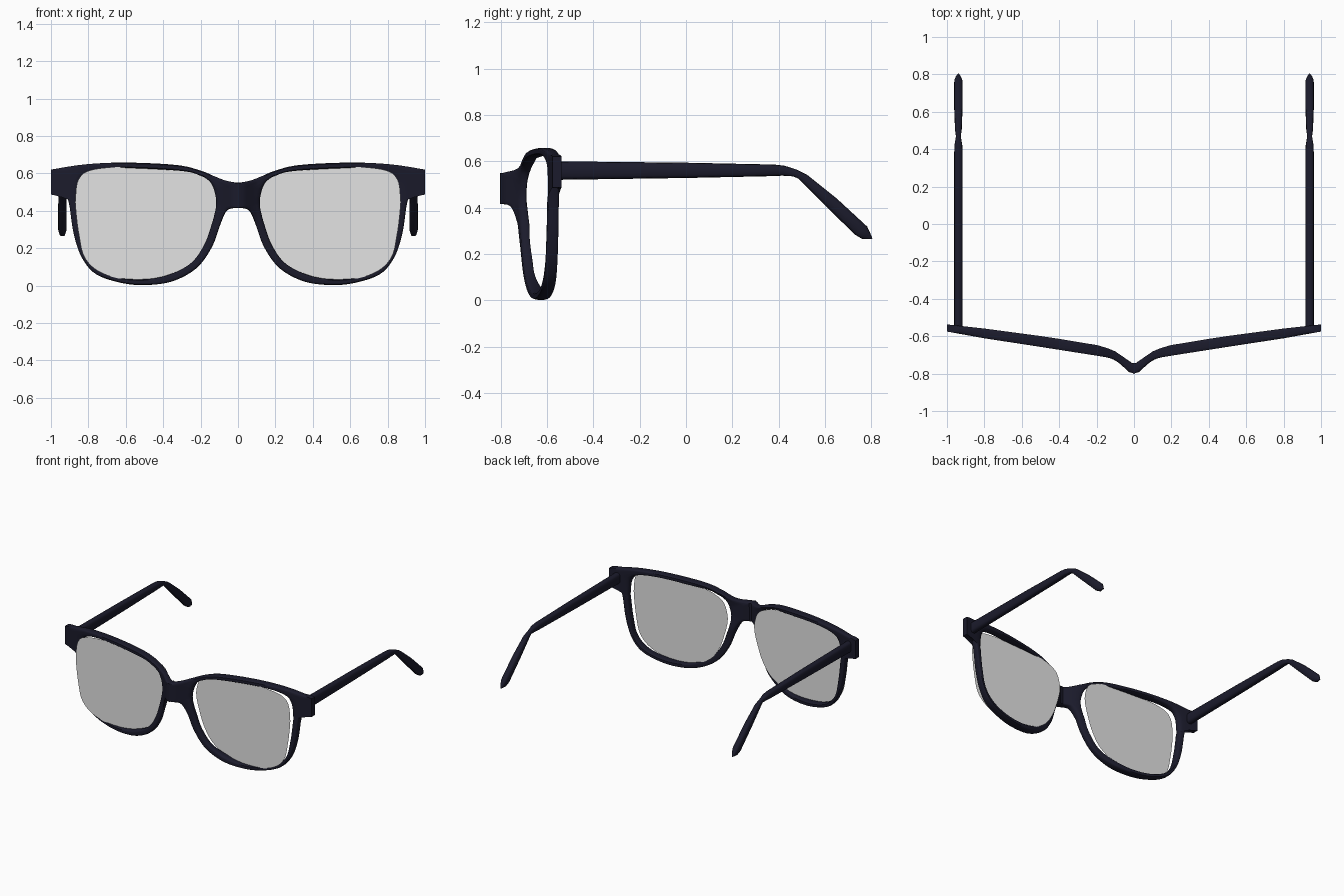
import bpy, bmesh, math
from mathutils import Vector

if "Cube" in bpy.data.objects:
    bpy.data.objects.remove(bpy.data.objects["Cube"])


def material(name, rgba):
    m = bpy.data.materials.new(name)
    m.diffuse_color = rgba
    m.use_nodes = True
    m.node_tree.nodes["Principled BSDF"].inputs["Base Color"].default_value = m.diffuse_color
    return m


dark = material("dark_navy_plastic", (0.011, 0.011, 0.025, 1))
grey = material("clear_grey_lens", (0.77, 0.77, 0.77, 0.32))


def finish(bm, name, mat, angle=50):
    """Turn a right-hand half into a mirrored, smooth-shaded object."""
    me = bpy.data.meshes.new(name)
    bm.to_mesh(me)
    bm.free()
    me.materials.append(mat)
    me.shade_smooth()
    me.set_sharp_from_angle(angle=math.radians(angle))
    ob = bpy.data.objects.new(name, me)
    bpy.context.collection.objects.link(ob)
    mod = ob.modifiers.new("mirror", 'MIRROR')
    mod.merge_threshold = 0.0005
    return ob


def lerp_table(table, x):
    for a, b in zip(table, table[1:]):
        if x <= b[0]:
            f = max(0, (x - a[0]) / (b[0] - a[0]))
            return [p + (q - p) * f for p, q in zip(a[1:], b[1:])]
    return table[-1][1:]


def ramp(x, lo, hi):
    t = min(1, max(0, (x - lo) / (hi - lo)))
    return t * t * (3 - 2 * t)


def smooth_loop(pts, corners, steps):
    """Closed cubic curve through pts, sharp at the given corners."""
    n, out = len(pts), []
    tan = [Vector((0, 0)) if i in corners else (pts[(i + 1) % n] - pts[i - 1]) / 2
           for i in range(n)]
    for i in range(n):
        j = (i + 1) % n
        for k in range(steps):
            t = k / steps
            t2, t3 = t * t, t * t * t
            out.append(pts[i] * (2 * t3 - 3 * t2 + 1) + tan[i] * (t3 - 2 * t2 + t)
                       + pts[j] * (3 * t2 - 2 * t3) + tan[j] * (t3 - t2))
    return out


# Rim: outer x,z and matching lens opening x,z, clockwise from bridge top
ROWS = [
    (0, .55, .125, .50), (.06, .56, .135, .53), (.12, .582, .155, .56),
    (.20, .615, .20, .587), (.33, .645, .30, .613), (.60, .658, .60, .628),
    (.82, .648, .78, .612), (1, .62, .845, .56), (1, .487, .86, .46),
    (.915, .485, .859, .42), (.90, .42, .855, .37), (.878, .275, .842, .275),
    (.835, .15, .815, .16), (.76, .062, .745, .085), (.626, .015, .63, .043),
    (.49, .003, .49, .035), (.345, .025, .365, .06), (.22, .095, .25, .122),
    (.14, .205, .18, .22), (.097, .32, .14, .33), (.07, .385, .125, .385),
    (.045, .41, .118, .42), (0, .415, .117, .46)]
outer = smooth_loop([Vector(r[:2]) for r in ROWS], {0, 7, 8, 9, 22}, 6)
inner = smooth_loop([Vector(r[2:]) for r in ROWS], set(), 6)

# Wrap of the front: x -> centre y and half thickness
WRAP = [(0, -.772, .030), (.012, -.770, .030), (.03, -.760, .029), (.06, -.734, .026),
        (.10, -.703, .024), (.14, -.688, .026), (.20, -.674, .030), (.50, -.628, .029),
        (.80, -.585, .026), (1.0, -.556, .019)]
HALF = [(0, .5), (.07, .85), (.18, 1), (.4, 1), (.6, 1), (.82, 1), (.93, .85), (1, .5)]
SECTION = [(t, -v) for t, v in HALF] + [(t, v) for t, v in reversed(HALF)]

bm = bmesh.new()
rings = []
for o, i in zip(outer, inner):
    ring = []
    for t, v in SECTION:
        if o.x < 0.0005 and t == 0 or o.x > .96 and t < .1:   # square ends
            v = math.copysign(1, v)
        p = o.lerp(i, t)
        c, h = lerp_table(WRAP, p.x)
        if v > 0:                         # rim is thinner behind, by the nose
            low = 1 - ramp(o.y, .25, .42)
            near = (1 - ramp(p.x, .22, .42)) * ramp(p.x, .05, .10)
            v *= 1 - near * max(.6 * low, .5 * t)
        ring.append(bm.verts.new((max(p.x, 0), c + h * v, p.y)))
    rings.append(ring)
for a, b in zip(rings, rings[1:] + rings[:1]):
    for k in range(len(SECTION)):
        m = (k + 1) % len(SECTION)
        bm.faces.new((a[k], a[m], b[m], b[k]))
bmesh.ops.recalc_face_normals(bm, faces=bm.faces)
seam = [f for f in bm.faces if all(abs(v.co.x) < 0.0005 for v in f.verts)]
bmesh.ops.delete(bm, geom=seam, context='FACES')
finish(bm, "front_frame", dark)

# Lenses: flat sheets filling the openings
bm = bmesh.new()
face = bm.faces.new([bm.verts.new((.49 + (p.x - .49) * 1.025, -.637,
                                   .33 + (p.y - .33) * 1.02)) for p in inner])
face.normal_update()
if face.normal.y > 0:
    face.normal_flip()
finish(bm, "lenses", grey)

# Temples: top y,z, bottom y,z, half width
STATIONS = [
    (-.56, .600, -.56, .520, .0225), (0, .594, 0, .528, .0225),
    (.38, .586, .37, .536, .0225), (.425, .581, .415, .538, .021),
    (.475, .565, .463, .535, .013), (.525, .540, .485, .525, .018),
    (.65, .440, .592, .418, .0225), (.782, .318, .728, .284, .0225),
    (.795, .290, .76, .265, .015), (.805, .266, .785, .264, .004)]
bm = bmesh.new()
rings = []
N = 12
for ty, tz, by, bz, w in STATIONS:
    mid = Vector((.939, (ty + by) / 2, (tz + bz) / 2))
    up = Vector((0, (ty - by) / 2, (tz - bz) / 2))
    ring = []
    for k in range(N):
        c, s = math.cos(math.tau * k / N), math.sin(math.tau * k / N)
        sx = math.copysign(abs(c) ** .65, c)     # rounded-box section
        sz = math.copysign(abs(s) ** .65, s)
        ring.append(bm.verts.new(mid + Vector((w * sx, 0, 0)) + up * sz))
    rings.append(ring)
for a, b in zip(rings, rings[1:]):
    for k in range(N):
        m = (k + 1) % N
        bm.faces.new((a[k], a[m], b[m], b[k]))
bm.faces.new(rings[0])
bm.faces.new(rings[-1])
bmesh.ops.recalc_face_normals(bm, faces=bm.faces)
finish(bm, "temples", dark)
